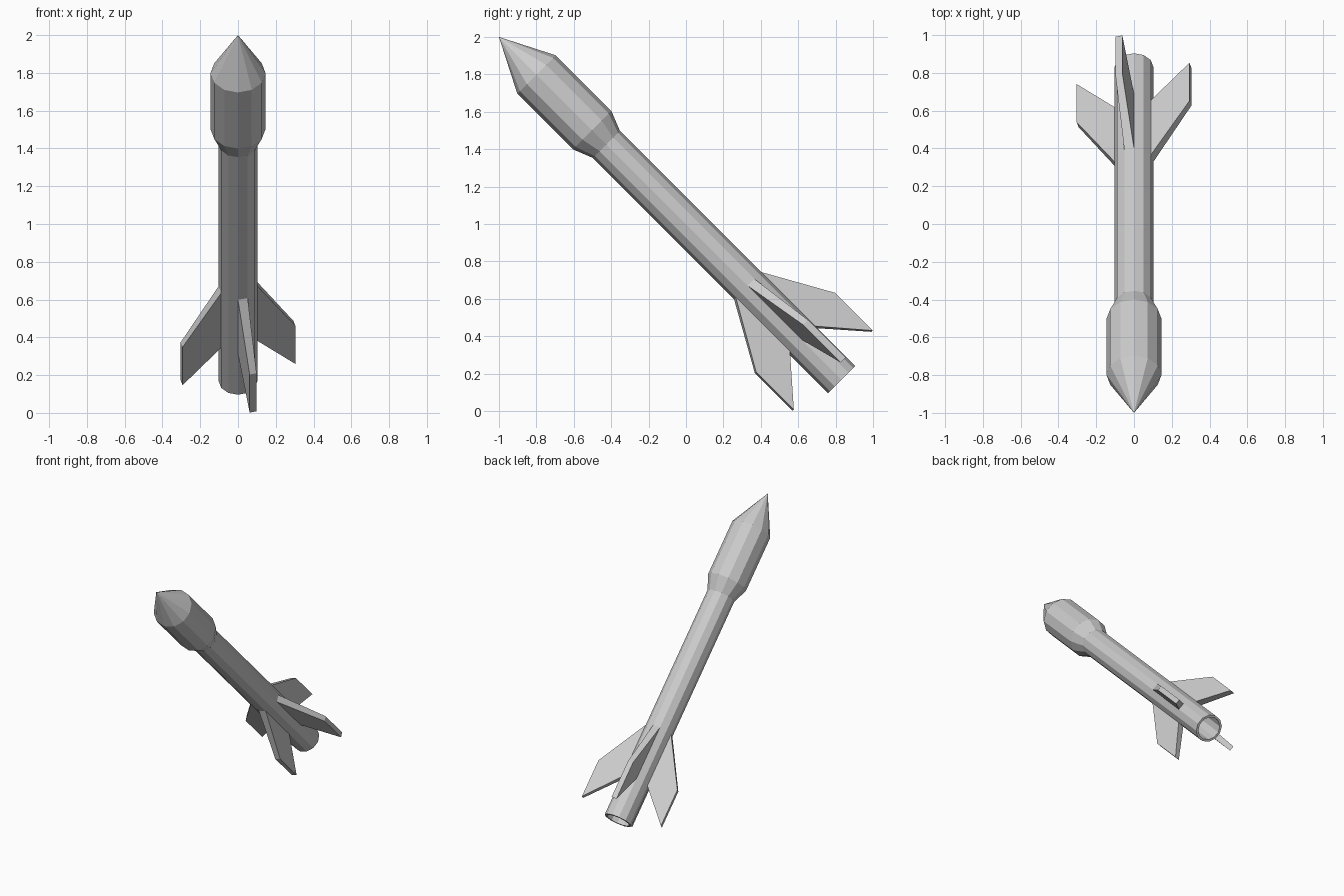
import bpy, bmesh, math
from mathutils import Matrix

if "Cube" in bpy.data.objects:
    bpy.data.objects.remove(bpy.data.objects["Cube"])

SIDES = 12
# Local frame: nose tip at the origin, tail along local -z, then tilted 45 degrees
PLACE = Matrix.Translation((0, -1, 2)) @ Matrix.Rotation(math.radians(45), 4, 'X')


def finish(name, bm):
    bmesh.ops.recalc_face_normals(bm, faces=bm.faces)
    mesh = bpy.data.meshes.new(name)
    bm.to_mesh(mesh)
    bm.free()
    ob = bpy.data.objects.new(name, mesh)
    ob.matrix_world = PLACE
    bpy.context.collection.objects.link(ob)
    return ob


def lathe(name, profile):
    """Revolve (radius, distance from tip) points; zero radius makes a single point."""
    bm = bmesh.new()
    rings = []
    for r, t in profile:
        n = 1 if r == 0 else SIDES
        rings.append([bm.verts.new((r * math.cos(2 * math.pi * i / SIDES),
                                    r * math.sin(2 * math.pi * i / SIDES), -t))
                      for i in range(n)])
    for a, b in zip(rings, rings[1:]):
        for i in range(SIDES):
            j = (i + 1) % SIDES
            quad = [a[i % len(a)], a[j % len(a)], b[j % len(b)], b[i % len(b)]]
            bm.faces.new(list(dict.fromkeys(quad)))
    return finish(name, bm)


def fin(name, angle):
    """Swept fin growing from one side face of the tube and narrowing outward."""
    bm = bmesh.new()
    rot = Matrix.Rotation(angle, 3, 'Z')
    # radius, half width, start and end along the tube
    loops = []
    for r, w, t0, t1 in ((0.098, 0.0265, 1.878, 2.288), (0.309, 0.019, 2.238, 2.523)):
        corners = ((r, -w, -t0), (r, w, -t0), (r, w, -t1), (r, -w, -t1))
        loops.append([bm.verts.new(c) for c in corners])
        for v in loops[-1]:
            v.co = rot @ v.co
        bm.faces.new(loops[-1])
    for i in range(4):
        j = (i + 1) % 4
        bm.faces.new((loops[0][i], loops[0][j], loops[1][j], loops[1][i]))
    return finish(name, bm)


# Pointed nose, thick head, slim tube and hollow tail
lathe("rocket_body", [(0, 0), (0.1455, 0.284), (0.1455, 0.704), (0.1025, 0.812),
                      (0.1025, 2.59), (0.086, 2.59), (0.086, 2.3), (0, 2.3)])

# Four tail fins, each centred on a side face
for k in range(4):
    fin(f"tail_fin_{k + 1}", math.radians(15 + 90 * k))
